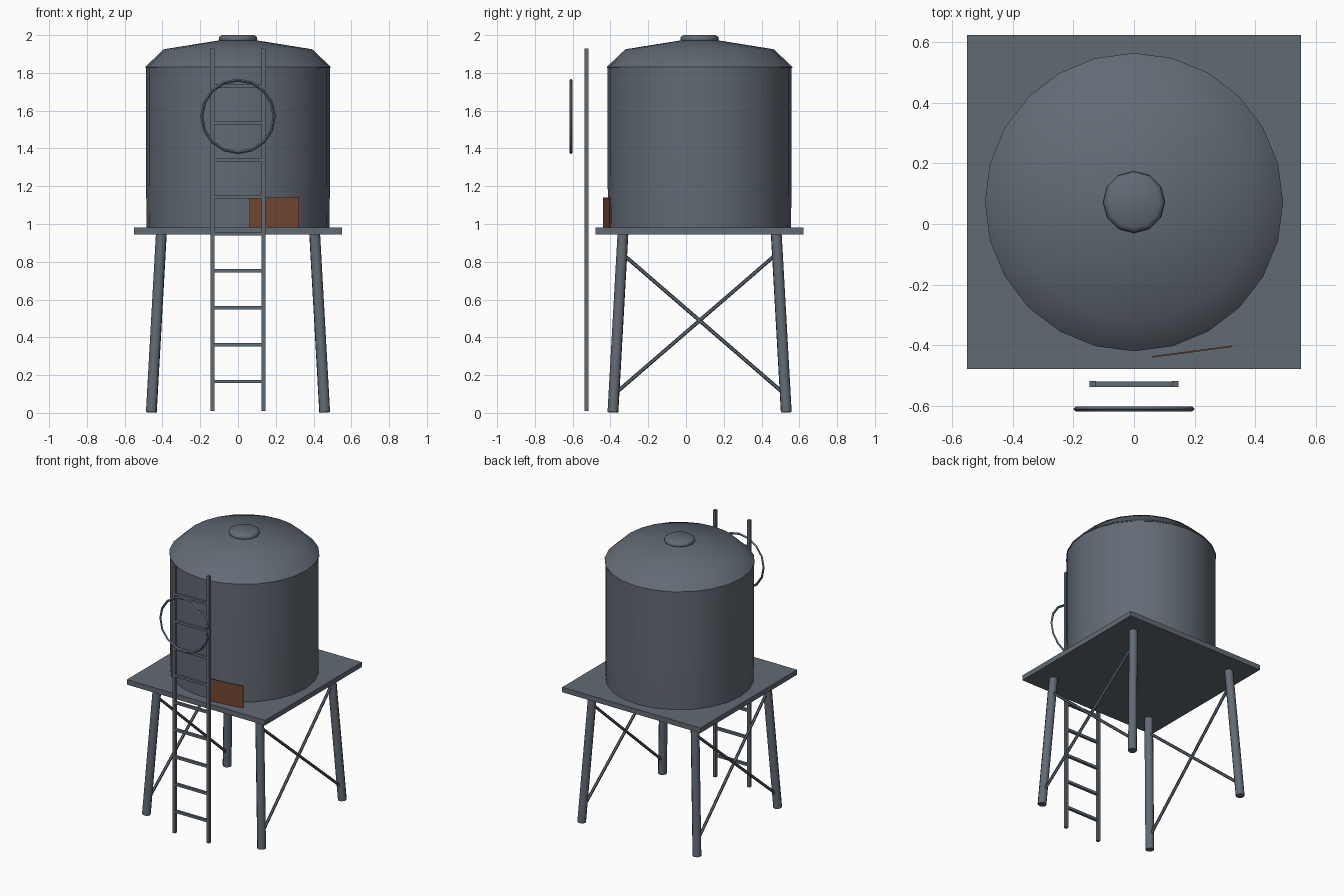
import bpy, bmesh, math
from mathutils import Vector

cube = bpy.data.objects.get("Cube")
if cube:
    bpy.data.objects.remove(cube)

CY = 0.072  # tower centre line in y


def material(name, color):
    m = bpy.data.materials.new(name)
    m.use_nodes = True
    m.diffuse_color = (*color, 1)
    m.node_tree.nodes["Principled BSDF"].inputs["Base Color"].default_value = (*color, 1)
    return m


STEEL = material("blue grey steel", (0.12, 0.145, 0.175))
RUST = material("rust brown", (0.17, 0.065, 0.03))


def finish(name, bm, mat=STEEL, smooth=None):
    bmesh.ops.recalc_face_normals(bm, faces=bm.faces)
    mesh = bpy.data.meshes.new(name)
    bm.to_mesh(mesh)
    bm.free()
    mesh.materials.append(mat)
    ob = bpy.data.objects.new(name, mesh)
    bpy.context.collection.objects.link(ob)
    if smooth:
        bpy.ops.object.select_all(action='DESELECT')
        ob.select_set(True)
        bpy.context.view_layer.objects.active = ob
        bpy.ops.object.shade_smooth_by_angle(angle=math.radians(smooth))
    return ob


def box(name, center, size, mat=STEEL, turn=0):
    bm = bmesh.new()
    bmesh.ops.create_cube(bm, size=1)
    for v in bm.verts:
        v.co = Vector(a * b for a, b in zip(v.co, size))
    ob = finish(name, bm, mat)
    ob.location = center
    ob.rotation_euler.z = turn
    return ob


def rod(name, start, end, radius, sides):
    start, end = Vector(start), Vector(end)
    axis = end - start
    bm = bmesh.new()
    bmesh.ops.create_cone(bm, cap_ends=True, segments=sides, radius1=radius,
                          radius2=radius, depth=axis.length)
    ob = finish(name, bm, smooth=50)
    ob.rotation_mode = 'QUATERNION'
    ob.rotation_quaternion = axis.to_track_quat('Z', 'Y')
    ob.location = (start + end) / 2
    return ob


def lathe(name, profile, sides, smooth):
    # Rings of (radius, height), closed by flat ends
    bm = bmesh.new()
    rings = []
    for r, z in profile:
        angles = [2 * math.pi * i / sides for i in range(sides)]
        rings.append([bm.verts.new((r * math.sin(a), CY + r * math.cos(a), z)) for a in angles])
    for low, high in zip(rings, rings[1:]):
        for i in range(sides):
            j = (i + 1) % sides
            bm.faces.new((low[i], low[j], high[j], high[i]))
    bm.faces.new(rings[0])
    bm.faces.new(rings[-1])
    return finish(name, bm, smooth=smooth)


# Tank, roof and hatch
lathe("tank", [(0.484, 0.975), (0.487, 1.25), (0.487, 1.83)], 24, 40)
lathe("roof", [(0.491, 1.825), (0.491, 1.832), (0.393, 1.925), (0.1, 1.972), (0.02, 1.978)], 24, 42)
lathe("roof_hatch", [(0.095, 1.96), (0.102, 1.978), (0.1, 1.99), (0.085, 2.0)], 12, 80)

# Platform
box("platform", (0, CY, 0.963), (1.1, 1.1, 0.036))


def leg_point(sx, sy, z):
    spread = 0.459 - 0.056 * z
    return (sx * spread, CY + sy * spread, z)


# Splayed legs, with crossed braces on the two sides
for sx, side in ((-1, "right"), (1, "left")):
    for sy, end in ((-1, "front"), (1, "back")):
        rod(f"{end}_{side}_leg", leg_point(sx, sy, 0.003), leg_point(sx, sy, 0.95), 0.029, 10)
        rod(f"{side}_brace_from_{end}", leg_point(sx, sy, 0.845),
            leg_point(sx, -sy, 0.097), 0.01, 6)

# Ladder
LADDER_Y = -0.527
for sx, side in ((-1, "right"), (1, "left")):
    box(f"{side}_ladder_rail", (sx * 0.136, LADDER_Y, 0.97), (0.021, 0.021, 1.92))
for i in range(9):
    box(f"ladder_rung_{i + 1}", (0, LADDER_Y, 0.166 + 0.1955 * i), (0.26, 0.018, 0.018))

# Safety hoop standing in front of the ladder
bm = bmesh.new()
rings = []
for i in range(16):
    a = 2 * math.pi * i / 16
    ring = []
    for dr, dy in ((0.008, 0), (0, 0.008), (-0.008, 0), (0, -0.008)):
        r = 0.192 + dr
        ring.append(bm.verts.new((r * math.cos(a), -0.609 + dy, 1.57 + r * math.sin(a))))
    rings.append(ring)
for i, ring in enumerate(rings):
    following = rings[(i + 1) % len(rings)]
    for k in range(4):
        n = (k + 1) % 4
        bm.faces.new((ring[k], ring[n], following[n], following[k]))
finish("safety_hoop", bm, smooth=40)

# Rusty plate leaning on the tank
box("rusty_plate", (0.192, -0.42, 1.06), (0.265, 0.005, 0.16), RUST, math.radians(7.5))
